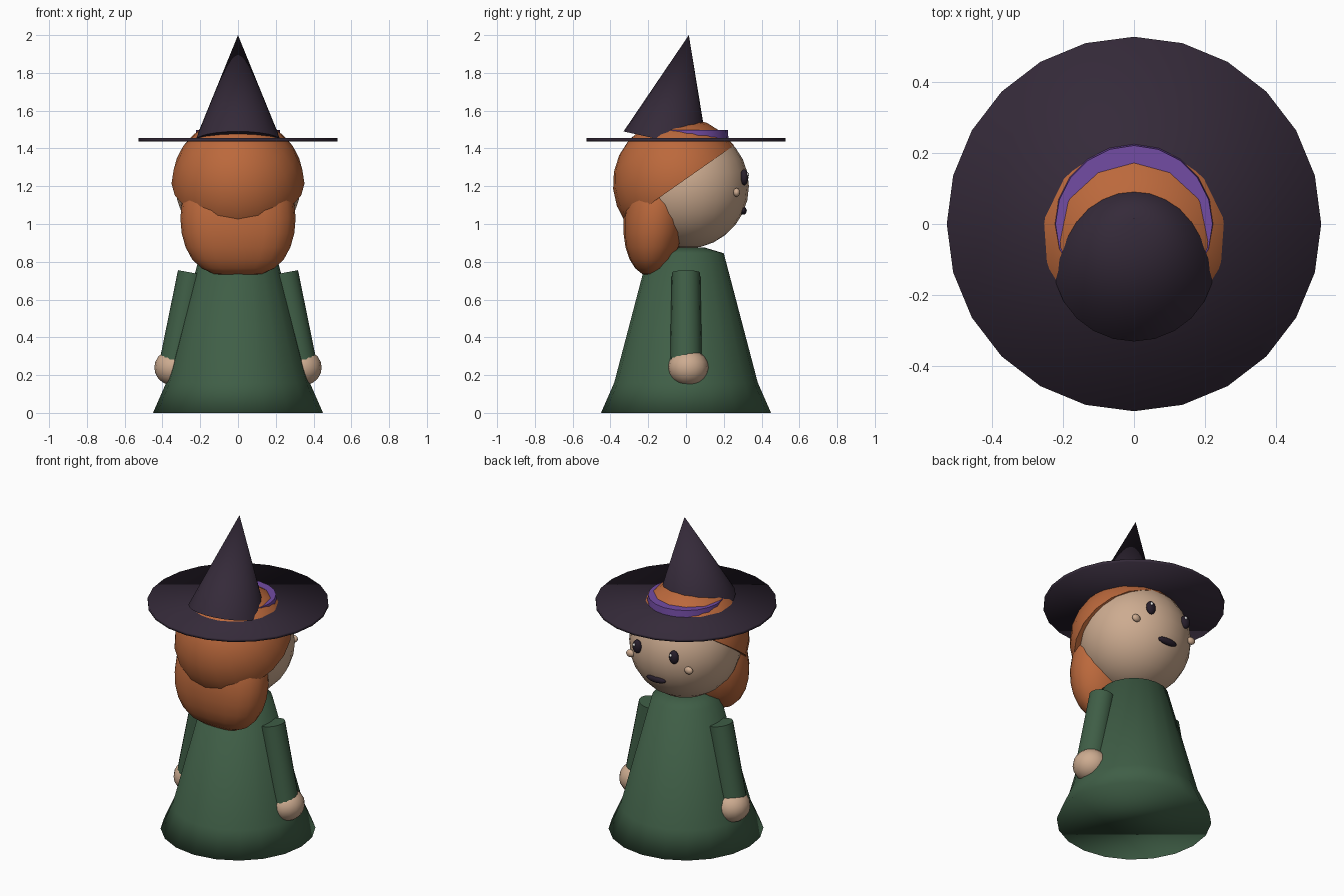
import bpy, bmesh, math
from mathutils import Matrix, Vector

cube = bpy.data.objects.get("Cube")
if cube:
    bpy.data.objects.remove(cube, do_unlink=True)


def material(name, rgb):
    m = bpy.data.materials.new(name)
    m.use_nodes = True
    m.diffuse_color = (*rgb, 1)
    m.node_tree.nodes["Principled BSDF"].inputs["Base Color"].default_value = (*rgb, 1)
    return m


black = material("hat black", (0.035, 0.023, 0.041))
orange = material("hair orange", (0.50, 0.14, 0.045))
skin = material("skin", (0.61, 0.41, 0.28))
green = material("dress green", (0.05, 0.113, 0.062))
purple = material("band purple", (0.17, 0.072, 0.37))
dark = material("eye dark", (0.02, 0.013, 0.024))
white = material("glint white", (0.8, 0.8, 0.8))


def finish(bm, name, mat, angle=None):
    bmesh.ops.recalc_face_normals(bm, faces=bm.faces)
    mesh = bpy.data.meshes.new(name)
    bm.to_mesh(mesh)
    bm.free()
    mesh.materials.append(mat)
    ob = bpy.data.objects.new(name, mesh)
    bpy.context.collection.objects.link(ob)
    bpy.ops.object.select_all(action="DESELECT")
    ob.select_set(True)
    bpy.context.view_layer.objects.active = ob
    if angle is None:
        bpy.ops.object.shade_smooth()
    else:
        bpy.ops.object.shade_smooth_by_angle(angle=math.radians(angle))
    return ob


def ball(name, mat, centre, radii, segs=20, rings=12, rot=None):
    bm = bmesh.new()
    bmesh.ops.create_uvsphere(bm, u_segments=segs, v_segments=rings, radius=1)
    m = Matrix.Translation(centre) @ (rot or Matrix()) @ Matrix.Diagonal((*radii, 1))
    bmesh.ops.transform(bm, matrix=m, verts=bm.verts)
    return finish(bm, name, mat)


def rod(name, mat, low, high, r_low, r_high, segs=24, angle=40):
    """Straight or tapered cylinder between two points."""
    low, high = Vector(low), Vector(high)
    axis = high - low
    bm = bmesh.new()
    bmesh.ops.create_cone(bm, cap_ends=True, segments=segs, radius1=r_low,
                          radius2=r_high, depth=axis.length)
    turn = axis.to_track_quat("Z", "Y").to_matrix().to_4x4()
    bmesh.ops.transform(bm, matrix=Matrix.Translation((low + high) / 2) @ turn, verts=bm.verts)
    return finish(bm, name, mat, angle)


# Dress: flared body of revolution with a closed underside
bm = bmesh.new()
loops = []
for radius, z in ((0.45, 0), (0.38, 0.16), (0.2, 0.845), (0.1, 0.875)):
    ring = bmesh.ops.create_circle(bm, segments=20, radius=radius,
                                   matrix=Matrix.Translation((0, 0, z)))["verts"]
    loops.append(ring)
for a, b in zip(loops, loops[1:]):
    for i in range(len(a)):
        j = (i + 1) % len(a)
        bm.faces.new((a[i], a[j], b[j], b[i]))
bm.faces.new(loops[0])
bm.faces.new(loops[-1])
finish(bm, "dress", green)

# Sleeves and hands
for side, s in (("left", 1), ("right", -1)):
    rod(side + "_sleeve", green, (s * 0.33, 0, 0.27), (s * 0.244, 0, 0.742), 0.085, 0.075, 16)
    ball(side + "_hand", skin, (s * 0.338, 0.012, 0.24), (0.105, 0.107, 0.097), 16, 10)

# Head
ball("head", skin, (0, 0.003, 1.2), (0.33, 0.33, 0.33), 24, 14)

# Hair cap: half ball tipped back over the head
bm = bmesh.new()
bmesh.ops.create_uvsphere(bm, u_segments=20, v_segments=12, radius=0.352)
bmesh.ops.bisect_plane(bm, geom=bm.verts[:] + bm.edges[:] + bm.faces[:], plane_co=(0, 0, -0.001),
                       plane_no=(0, 0, -1), clear_outer=True)
bmesh.ops.holes_fill(bm, edges=[e for e in bm.edges if e.is_boundary])
bmesh.ops.transform(bm, verts=bm.verts, matrix=Matrix.Translation((0, -0.035, 1.215))
                    @ Matrix.Rotation(math.radians(35), 4, "X"))
finish(bm, "hair_cap", orange, 50)

# Long hair behind the neck, broad and square at the bottom
bm = bmesh.new()
bmesh.ops.create_uvsphere(bm, u_segments=20, v_segments=12, radius=1)
for v in bm.verts:
    v.co.x = math.copysign(abs(v.co.x) ** 0.65, v.co.x) if abs(v.co.x) > 0.001 else 0
    x, y, z = v.co
    v.co = (0.305 * x, -0.165 + 0.165 * y + 0.025 * z, 1.03 + 0.305 * z)
finish(bm, "long_hair", orange)

# Hat: wide brim, band and leaning cone
rod("hat_brim", black, (0, 0, 1.437), (0, 0, 1.455), 0.527, 0.527, 24, None)
rod("hat_band", purple, (0, 0, 1.44), (0, 0, 1.497), 0.226, 0.221, 20)
rod("hat_cone", black, (0, -0.108, 1.441), (0, 0.015, 2), 0.228, 0, 24)

# Face
for side, s in (("left", 1), ("right", -1)):
    ball(side + "_eye", dark, (s * 0.13, 0.308, 1.247), (0.031, 0.022, 0.042), 14, 10)
    ball(side + "_eye_glint", white, (s * 0.13 + 0.01, 0.327, 1.262), (0.009, 0.008, 0.01), 8, 6)
    ball(side + "_cheek", skin, (s * 0.207, 0.268, 1.167), (0.028, 0.018, 0.023), 12, 8)
ball("mouth", dark, (0, 0.302, 1.07), (0.068, 0.02, 0.021), 16, 8)
